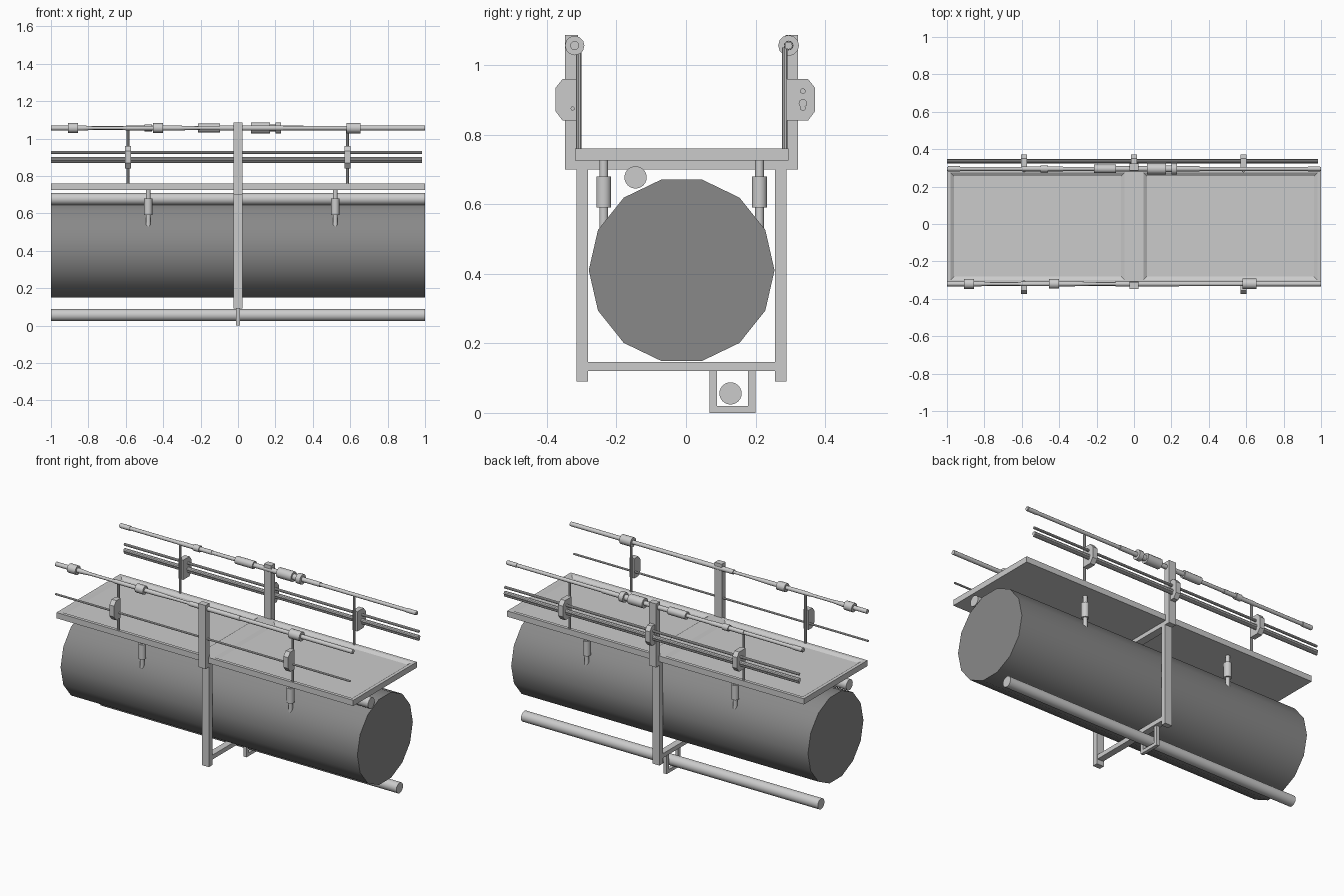
import bpy, bmesh, math
from mathutils import Matrix, Vector

if "Cube" in bpy.data.objects:
    bpy.data.objects.remove(bpy.data.objects["Cube"])

YC = -0.0125  # mirror plane of the structure


def grey(name, v):
    m = bpy.data.materials.new(name)
    m.diffuse_color = (v, v, v, 1)
    m.use_nodes = True
    m.node_tree.nodes["Principled BSDF"].inputs["Base Color"].default_value = m.diffuse_color
    return m


FRAME = grey("frame_grey", 0.56)
DARK = grey("tank_grey", 0.25)


def finish(name, bm, smooth=False, mat=FRAME):
    bmesh.ops.recalc_face_normals(bm, faces=bm.faces)
    me = bpy.data.meshes.new(name)
    bm.to_mesh(me)
    bm.free()
    me.materials.append(mat)
    ob = bpy.data.objects.new(name, me)
    bpy.context.collection.objects.link(ob)
    if smooth:
        bpy.ops.object.select_all(action='DESELECT')
        ob.select_set(True)
        bpy.context.view_layer.objects.active = ob
        bpy.ops.object.shade_smooth_by_angle(angle=math.radians(35))
    return ob


def box(name, x0, x1, y0, y1, z0, z1):
    bm = bmesh.new()
    m = Matrix.Translation(((x0 + x1) / 2, (y0 + y1) / 2, (z0 + z1) / 2)) @ \
        Matrix.Diagonal((abs(x1 - x0), abs(y1 - y0), abs(z1 - z0), 1))
    bmesh.ops.create_cube(bm, size=1, matrix=m)
    return finish(name, bm)


def lathe(name, origin, profile, axis='X', sides=12, mat=FRAME):
    """Closed turned part: profile is (distance along axis, radius)."""
    bm = bmesh.new()
    rings = []
    for t, r in profile:
        ring = []
        for i in range(sides):
            a = 2 * math.pi * i / sides
            u, v = r * math.cos(a), r * math.sin(a)
            p = (t, u, v) if axis == 'X' else (u, v, t)
            ring.append(bm.verts.new(Vector(origin) + Vector(p)))
        rings.append(ring)
    for a, b in zip(rings, rings[1:]):
        for i in range(sides):
            j = (i + 1) % sides
            bm.faces.new((a[i], a[j], b[j], b[i]))
    bm.faces.new(rings[0])
    bm.faces.new(rings[-1])
    return finish(name, bm, True, mat)


def prism(name, x0, x1, outline):
    """Extrude a (y, z) outline along x."""
    bm = bmesh.new()
    f = bm.faces.new([bm.verts.new((x0, y, z)) for y, z in outline])
    g = bmesh.ops.extrude_face_region(bm, geom=[f])['geom']
    bmesh.ops.translate(bm, vec=(x1 - x0, 0, 0),
                        verts=[v for v in g if isinstance(v, bmesh.types.BMVert)])
    return finish(name, bm)


def stepped(x0, x1, base, sections):
    """Turned profile with a base radius and (start, end, radius) sections."""
    pts = [(x0, base)]
    for a, b, r in sections:
        pts += [(a, pts[-1][1]), (a, r), (b, r), (b, base)]
    pts.append((x1, base))
    return [p for i, p in enumerate(pts) if i == 0 or p != pts[i - 1]]


# Main tank and the two long pipes
lathe("main_tank", (0, YC, 0.41), [(-1, 0.267), (1, 0.267)], sides=14, mat=DARK)
lathe("upper_pipe", (0, -0.145, 0.677), [(-1, 0.032), (1, 0.032)], sides=24)
lathe("lower_pipe", (0, 0.128, 0.056), [(-1, 0.032), (1, 0.032)], sides=24)

# Walkway deck with two shallow sunken panels
bm = bmesh.new()
bmesh.ops.create_cube(bm, size=1, matrix=Matrix.Translation((0, YC, 0.7425)) @
                      Matrix.Diagonal((2, 0.613, 0.035, 1)))
for cx in (-0.03, 0.03):
    bmesh.ops.bisect_plane(bm, geom=bm.verts[:] + bm.edges[:] + bm.faces[:],
                           plane_co=(cx, 0, 0), plane_no=(1, 0, 0))
bm.normal_update()
tops = [f for f in bm.faces if f.normal.z > 0.9 and abs(f.calc_center_median().x) > 0.1]
bmesh.ops.inset_individual(bm, faces=tops, thickness=0.028)
bmesh.ops.inset_individual(bm, faces=tops, thickness=0.026, depth=-0.012)
finish("walkway_deck", bm)

# Central frame cross beams and pipe hanger
box("upper_cross_beam", -0.024, 0.024, -0.347, 0.322, 0.70, 0.726)
box("lower_cross_beam", -0.02, 0.02, -0.29, 0.265, 0.12, 0.147)
prism("pipe_hanger", -0.01, 0.01,
      [(0.067, 0.125), (0.067, 0), (0.20, 0), (0.20, 0.125),
       (0.178, 0.125), (0.178, 0.02), (0.089, 0.02), (0.089, 0.125)])

for s, side in ((-1, "front"), (1, "back")):
    def Y(d):
        return YC + s * d

    # Posts
    box(side + "_lower_post", -0.024, 0.024, Y(0.269), Y(0.302), 0.09, 0.71)
    box(side + "_upper_post", -0.024, 0.024, Y(0.298), Y(0.335), 0.70, 1.087)

    # Deck support struts with thick sleeves
    for x in (-0.48, 0.52):
        lathe(side + "_strut", (x, Y(0.224), 0),
              [(0.50, 0.013), (0.59, 0.013), (0.59, 0.022), (0.68, 0.022),
               (0.68, 0.013), (0.73, 0.013)], axis='Z', sides=14)

    # Stanchions
    for x in (-0.588, 0.585):
        lathe(side + "_stanchion", (x, Y(0.296), 0), [(0.75, 0.008), (1.05, 0.008)],
              axis='Z', sides=10)

    # Cable clamps (the back centre post carries one too)
    reach = 0.363 if s < 0 else 0.384
    for x in (-0.588, 0.585) + ((0,) if s > 0 else ()):
        prism(side + "_cable_clamp", x - 0.016, x + 0.016,
              [(Y(d), z) for d, z in
               ((0.302, 0.84), (reach - 0.021, 0.84), (reach, 0.868), (reach, 0.934),
                (reach - 0.021, 0.96), (0.302, 0.96))])

# Handrails made of stepped pipe lengths
lathe("front_handrail", (0, -0.32, 1.056),
      [(-1, 0.013), (-0.91, 0.013), (-0.91, 0.027), (-0.855, 0.027), (-0.855, 0.014),
       (-0.83, 0.014), (-0.77, 0.009), (-0.62, 0.009), (-0.60, 0.012), (-0.455, 0.012),
       (-0.455, 0.026), (-0.40, 0.026), (-0.40, 0.013), (-0.32, 0.013), (-0.20, 0.009),
       (-0.10, 0.009), (-0.10, 0.014), (0.24, 0.014), (0.24, 0.012), (0.58, 0.012),
       (0.58, 0.028), (0.655, 0.028), (0.655, 0.013), (1, 0.013)])
lathe("back_handrail", (0, 0.295, 1.056),
      stepped(-1, 1, 0.011, [(-0.995, -0.93, 0.014), (-0.60, -0.50, 0.013),
                             (-0.50, -0.46, 0.019), (-0.46, -0.38, 0.013),
                             (-0.215, -0.095, 0.023), (-0.095, 0.07, 0.014),
                             (0.07, 0.17, 0.03), (0.17, 0.20, 0.018),
                             (0.20, 0.23, 0.03), (0.23, 0.35, 0.014),
                             (0.93, 0.995, 0.013)]))

# Cables running along the rails
for name, y, z, r in (("front_cable", -0.326, 0.875, 0.006),
                      ("back_top_cable", 0.336, 0.925, 0.008),
                      ("back_main_cable", 0.336, 0.89, 0.012),
                      ("back_low_cable", 0.336, 0.876, 0.008)):
    lathe(name, (0, y, z), [(-1, r), (0.985, r)], sides=10)
